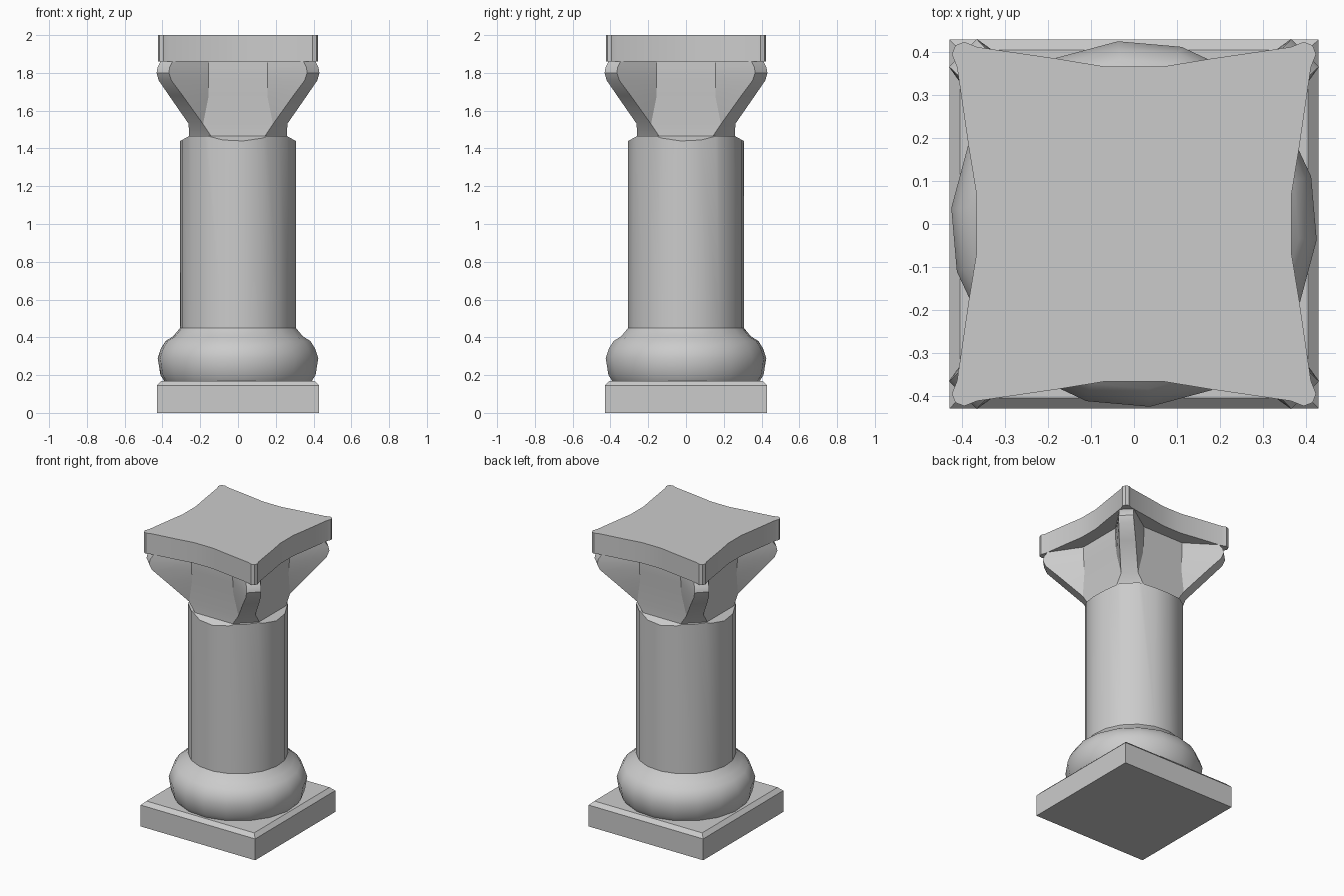
import bpy, bmesh
from math import sin, cos, radians
from mathutils import Vector

if "Cube" in bpy.data.objects:
    bpy.data.objects.remove(bpy.data.objects["Cube"])

SIDES, OFFSET = 18, 15


def finish(name, bm, angle=25):
    bmesh.ops.remove_doubles(bm, verts=bm.verts[:], dist=0.0005)
    bmesh.ops.recalc_face_normals(bm, faces=bm.faces[:])
    mesh = bpy.data.meshes.new(name)
    bm.to_mesh(mesh)
    bm.free()
    ob = bpy.data.objects.new(name, mesh)
    bpy.context.collection.objects.link(ob)
    bpy.ops.object.select_all(action='DESELECT')
    ob.select_set(True)
    bpy.context.view_layer.objects.active = ob
    bpy.ops.object.shade_smooth_by_angle(angle=radians(angle))
    return ob


def loft(rings):
    """Skin a stack of equal-length rings and cap both ends."""
    bm = bmesh.new()
    rows = [[bm.verts.new(p) for p in ring] for ring in rings]
    n = len(rows[0])
    for lo, hi in zip(rows, rows[1:]):
        for i in range(n):
            j = (i + 1) % n
            bm.faces.new((lo[i], lo[j], hi[j], hi[i]))
    bm.faces.new(rows[0][::-1])
    bm.faces.new(rows[-1])
    return bm


def circle(r, z):
    angles = [radians(OFFSET + 360 / SIDES * i) for i in range(SIDES)]
    return [(r * cos(a), r * sin(a), z) for a in angles]


def four_fold(quarter, z):
    """Repeat a quarter outline around the z axis."""
    ring, pts = [], list(quarter)
    for _ in range(4):
        ring += [(x, y, z) for x, y in pts]
        pts = [(-y, x) for x, y in pts]
    return ring


# Square plinth with chamfered top edge
finish("plinth", loft([four_fold([(h, h)], z)
                       for h, z in [(.43, 0), (.43, .145), (.405, .17)]]))

# Rounded base moulding
profile = [(.39, .165), (.412, .2), (.427, .29), (.41, .34), (.385, .38),
           (.345, .405), (.307, .45)]
finish("base_moulding", loft([circle(r, z) for r, z in profile]), 30)

# Shaft, its top trimmed by a sloping cut on each of the four sides
bm = loft([circle(.307, .45), circle(.307, 1.465)])
for dx, dy in [(1, 0), (0, 1), (-1, 0), (0, -1)]:
    cut = bmesh.ops.bisect_plane(
        bm, geom=bm.verts[:] + bm.edges[:] + bm.faces[:], dist=1e-5,
        plane_co=Vector((dx * .26, dy * .26, 1.465)),
        plane_no=Vector((dx * .555, dy * .555, 1)), clear_outer=True)
    edges = [e for e in cut["geom_cut"] if isinstance(e, bmesh.types.BMEdge)]
    bmesh.ops.holes_fill(bm, edges=[e for e in bm.edges if e.is_boundary], sides=0)
finish("shaft", bm)

# Capital: flat-sided bell with a flaring fin on each corner
# z, bell half depth, bell half width, fin near edge, fin far edge
levels = [(1.455, .26, .135, .136, .26), (1.53, .26, .185, .186, .261),
          (1.68, .272, .155, .293, .365), (1.76, .277, .155, .353, .42),
          (1.80, .28, .155, .366, .431), (1.83, .28, .155, .362, .426),
          (1.865, .28, .155, .345, .408)]
finish("capital", loft([four_fold([(d, b), (q, p), (p, q), (b, d)], z)
                        for z, d, b, p, q in levels]))

# Top slab with concave sides and rounded corners
half = [(.367, .07), (.385, .18), (.412, .365), (.424, .395)]
quarter = half + [(.416, .416)] + [(y, x) for x, y in reversed(half)]
finish("top_slab", loft([four_fold(quarter, z) for z in (1.86, 2.0)]), 30)
